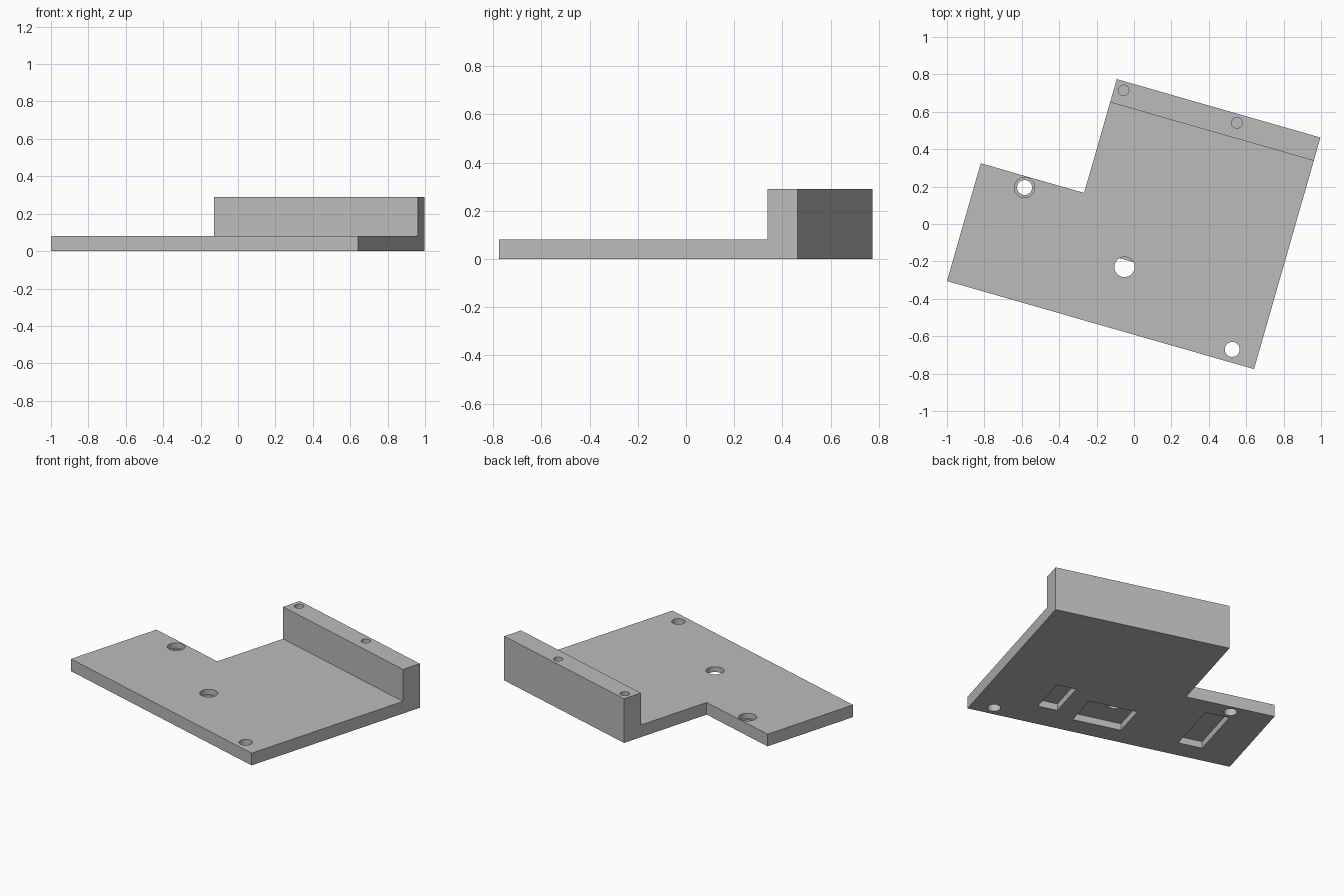
import bpy
import bmesh
import math
from mathutils import Matrix, Vector

cube = bpy.data.objects.get("Cube")
if cube:
    bpy.data.objects.remove(cube, do_unlink=True)

# Overall sizes, measured along the bracket's own edges
WIDTH, DEPTH = 1.708, 1.288
PLATE_Z, WALL_Z = 0.08, 0.29
NOTCH_X, NOTCH_Y = 0.575, 0.655
WALL_Y = 1.159
POCKET_Z = 0.045
CLEAR = 0.1  # overshoot so that cuts pass cleanly through faces

grey = bpy.data.materials.new("plain_grey")
grey.use_nodes = True
color = (0.5, 0.5, 0.5, 1)
grey.diffuse_color = color
grey.node_tree.nodes["Principled BSDF"].inputs["Base Color"].default_value = color


def add_object(name, bm):
    bmesh.ops.recalc_face_normals(bm, faces=bm.faces[:])
    mesh = bpy.data.meshes.new(name)
    bm.to_mesh(mesh)
    bm.free()
    mesh.materials.append(grey)
    obj = bpy.data.objects.new(name, mesh)
    bpy.context.collection.objects.link(obj)
    return obj


def prism(name, outline, z0, z1):
    bm = bmesh.new()
    face = bm.faces.new([bm.verts.new((x, y, z0)) for x, y in outline])
    top = bmesh.ops.extrude_face_region(bm, geom=[face])["geom"]
    verts = [v for v in top if isinstance(v, bmesh.types.BMVert)]
    bmesh.ops.translate(bm, verts=verts, vec=(0, 0, z1 - z0))
    return add_object(name, bm)


def box(name, x0, x1, y0, y1, z0, z1):
    return prism(name, [(x0, y0), (x1, y0), (x1, y1), (x0, y1)], z0, z1)


def cylinder(name, x, y, radius, z0, z1, sides=48):
    angles = [math.tau * i / sides for i in range(sides)]
    ring = [(x + radius * math.cos(a), y + radius * math.sin(a)) for a in angles]
    return prism(name, ring, z0, z1)


# Bracket block with its notched corner
bracket = prism("mounting_bracket", [
    (0, 0), (WIDTH, 0), (WIDTH, DEPTH), (NOTCH_X, DEPTH),
    (NOTCH_X, NOTCH_Y), (0, NOTCH_Y)], 0, WALL_Z)

# Material above the plate, leaving the upright wall at the back
cutters = [box("plate_clearance", -CLEAR, WIDTH + CLEAR, -CLEAR, WALL_Y,
               PLATE_Z, WALL_Z + CLEAR)]

# Rectangular pockets in the underside
for x0, x1, y0, y1 in ((0.24, 0.395, 0.135, 0.53),
                       (0.768, 1.082, 0.133, 0.372),
                       (1.21, 1.336, 0.195, 0.47)):
    cutters.append(box("pocket_cutter", x0, x1, y0, y1, -CLEAR, POCKET_Z))

# Plate holes: stepped hole, hole into the pocket, plain hole; then blind wall holes
for x, y, radius, z0, z1 in ((0.261, 0.595, 0.04, -CLEAR, PLATE_Z + CLEAR),
                             (0.261, 0.595, 0.054, POCKET_Z, PLATE_Z + CLEAR),
                             (0.892, 0.334, 0.054, POCKET_Z - 0.002, PLATE_Z + CLEAR),
                             (1.567, 0.069, 0.04, -CLEAR, PLATE_Z + CLEAR),
                             (0.627, 1.24, 0.028, 0.15, WALL_Z + CLEAR),
                             (1.257, 1.24, 0.028, 0.15, WALL_Z + CLEAR)):
    cutters.append(cylinder("hole_cutter", x, y, radius, z0, z1))

# Make the cuts, then discard the cutters
for cutter in cutters:
    cutter.hide_render = True
    cut = bracket.modifiers.new("cut", "BOOLEAN")
    cut.operation = "DIFFERENCE"
    cut.solver = "EXACT"
    cut.object = cutter
bpy.ops.object.select_all(action="DESELECT")
bpy.context.view_layer.objects.active = bracket
bracket.select_set(True)
for name in [m.name for m in bracket.modifiers]:
    cut = bracket.modifiers[0]
    bpy.ops.object.modifier_apply(modifier=cut.name)
for cutter in cutters:
    bpy.data.objects.remove(cutter, do_unlink=True)

# Turn the finished bracket into its resting angle
turn = Matrix.Rotation(math.radians(-16), 4, "Z")
bracket.data.transform(Matrix.Translation(Vector((-1, -0.305, 0))) @ turn)
bpy.ops.object.shade_smooth_by_angle(angle=math.radians(30))
